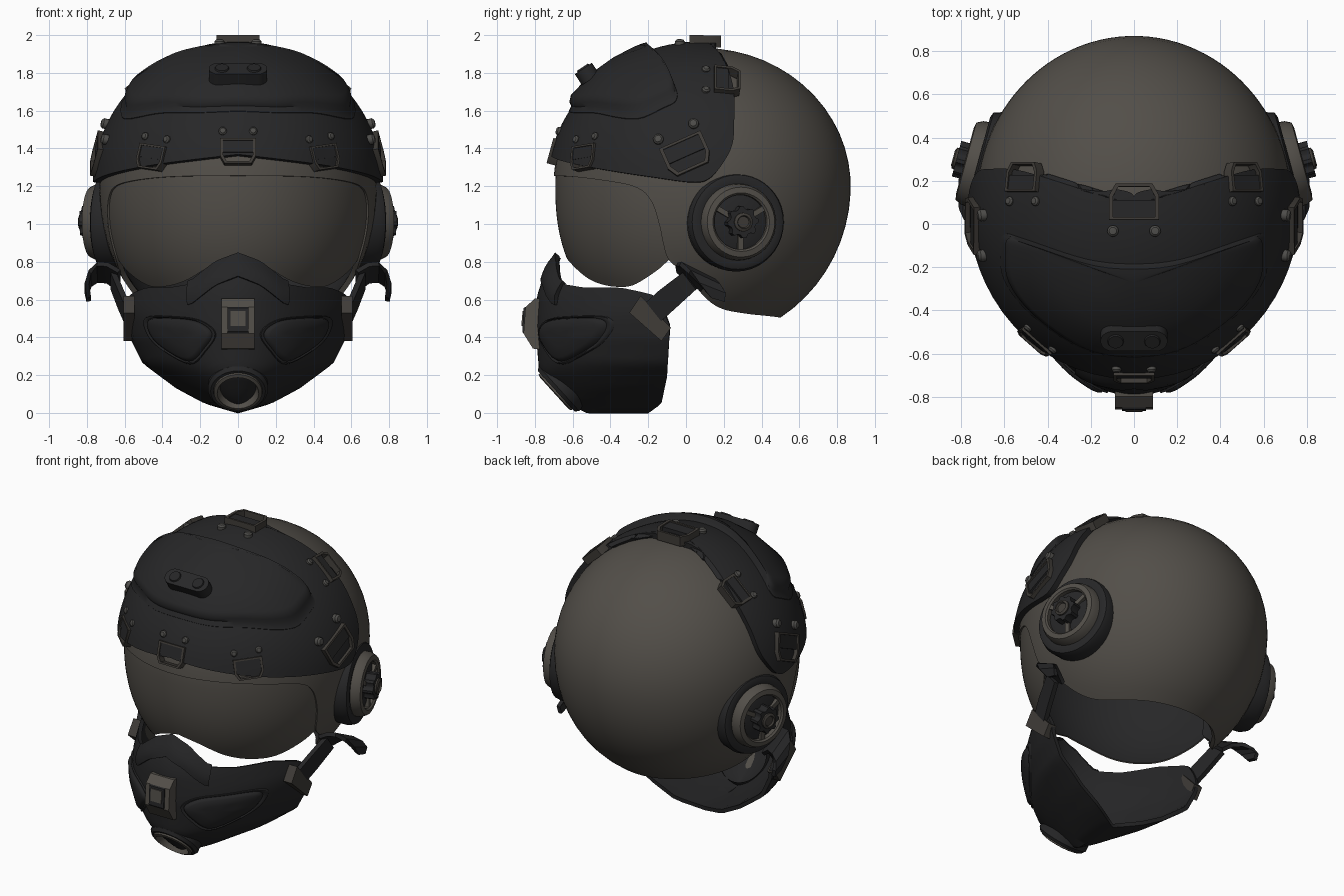
import bpy, bmesh, math
from math import sin, cos, asin, sqrt, pi
from mathutils import Vector, Matrix

if "Cube" in bpy.data.objects:
    bpy.data.objects.remove(bpy.data.objects["Cube"])

def material(name, rgb):
    m = bpy.data.materials.new(name)
    m.diffuse_color = (*rgb, 1)
    m.use_nodes = True
    m.node_tree.nodes["Principled BSDF"].inputs["Base Color"].default_value = m.diffuse_color
    return m

TAUPE = material("taupe_shell", (.085, .077, .066))
BLACK = material("black_pad", (.02, .02, .021))
RUBBER = material("mask_rubber", (.018, .018, .019))
BRONZE = material("dark_bronze", (.05, .045, .039))
STEEL = material("bolt_grey", (.075, .073, .068))
C = Vector((0, .085, 1.2))          # centre of the helmet dome
RX, RY, RZ, RL = .732, .785, .73, .82

# ---------- helpers ----------
def finish(name, bm, mat, thick=0, angle=35):
    bmesh.ops.remove_doubles(bm, verts=bm.verts, dist=.0004)
    bmesh.ops.recalc_face_normals(bm, faces=bm.faces)
    me = bpy.data.meshes.new(name)
    bm.to_mesh(me)
    bm.free()
    me.materials.append(mat)
    ob = bpy.data.objects.new(name, me)
    bpy.context.collection.objects.link(ob)
    bpy.ops.object.select_all(action='DESELECT')
    ob.select_set(True)
    bpy.context.view_layer.objects.active = ob
    if thick:
        mod = ob.modifiers.new("thickness", 'SOLIDIFY')
        mod.thickness, mod.offset = thick, 0
        bpy.ops.object.modifier_apply(modifier=mod.name)
    bpy.ops.object.shade_smooth_by_angle(angle=math.radians(angle))
    return ob

def grid(name, rows, mat, thick=0, closed=False, angle=35):
    bm = bmesh.new()
    vs = [[bm.verts.new(p) for p in r] for r in rows]
    n = len(rows[0])
    for a, b in zip(vs, vs[1:]):
        for i in range(n if closed else n - 1):
            j = (i + 1) % n
            bm.faces.new((a[i], a[j], b[j], b[i]))
    return finish(name, bm, mat, thick, angle)

def prism(name, outline, depth, mat, mtx):
    bm = bmesh.new()
    f = bm.faces.new([bm.verts.new((*p, 0)) for p in outline])
    ext = bmesh.ops.extrude_face_region(bm, geom=[f])
    bmesh.ops.translate(bm, vec=(0, 0, depth), verts=[v for v in ext['geom'] if isinstance(v, bmesh.types.BMVert)])
    bm.transform(mtx)
    return finish(name, bm, mat)

def lathe(name, profile, mat, mtx, n=40):
    rows = [[mtx @ Vector((r * cos(2*pi*i/n), r * sin(2*pi*i/n), h)) for i in range(n)] for r, h in profile]
    return grid(name, rows, mat, closed=True)

def mirror(ob):
    me = ob.data.copy()
    me.transform(Matrix.Scale(-1, 4, (1, 0, 0)))
    me.flip_normals()
    bpy.context.collection.objects.link(bpy.data.objects.new(ob.name + "_left", me))

def frame(loc, n, up):
    z = Vector(n).normalized()
    y = Vector(up)
    y = (y - z * y.dot(z)).normalized()
    x = y.cross(z)
    return Matrix.Translation(loc) @ Matrix((x, y, z)).transposed().to_4x4()

def spline(pts, k=6, closed=False):
    n, out = len(pts), []
    get = (lambda i: Vector(pts[i % n])) if closed else (lambda i: Vector(pts[max(0, min(n-1, i))]))
    for i in range(n if closed else n - 1):
        a, b, c, d = (get(i + j) for j in (-1, 0, 1, 2))
        for s in range(k):
            t = s / k
            out.append(.5 * (2*b + (c-a)*t + (2*a-5*b+4*c-d)*t*t + (3*b-a-3*c+d)*t**3))
    return out if closed else out + [get(n - 1)]

def symmetric(half):
    return [(-p[0], p[1]) for p in half[:0:-1]] + [(p[0], p[1]) for p in half]

def lerp(tab, z):
    for (a, p), (b, q) in zip(tab, tab[1:]):
        if z <= b:
            return p + (q - p) * max(0, (z - a) / (b - a))
    return tab[-1][1]

# ---------- dome surface ----------
def elev(z):
    return asin((z - 1.2) / (RZ if z > 1.2 else RL))

def dome(a, e, off=0):
    s, p = sin(e), 2.15 + .17*cos(a)
    f = max(0, cos(e)) if s >= 0 else (1 - abs(s)**p)**(1/p)
    v = Vector((RX*f*sin(a), -RY*f*cos(a), (RZ if s >= 0 else RL)*s))
    return C + v + v.normalized() * off

def on_dome(p, off=0):
    d = Vector(p) - C
    v = d / sqrt((d.x/RX)**2 + (d.y/RY)**2 + (d.z/RZ)**2)
    return C + v + v.normalized()*off, Vector((v.x/RX**2, v.y/RY**2, v.z/RZ**2)).normalized()

def top_dome(x, y, off):
    return on_dome((x, y, 1.2 + RZ*sqrt(max(0, 1 - (x/RX)**2 - ((y-.085)/RY)**2))), off)[0]

def cap(name, half, off, mat, thick, rows=24):
    edge = symmetric(spline(half))
    return grid(name, [[dome(a, elev(z) + (pi/2 - elev(z))*k/rows, off) for a, z in edge] for k in range(rows + 1)], mat, thick)

def dark_lining(ob):
    ob.data.materials.append(BLACK)
    for f in ob.data.polygons:
        if f.normal.dot((f.center - C).normalized()) < -.3:
            f.material_index = 1

def raised(name, outline, surf, rings, mat):
    o = spline(outline, 5, True)
    c = sum(o, Vector((0, 0))) / len(o)
    return grid(name, [[surf(*(c + (p - c)*s), h) for p in o] for s, h in rings], mat, closed=True, angle=50)

# ---------- shell, visor, brow pad ----------
dark_lining(cap("helmet_shell", [(0, 1.255), (.5, 1.25), (.9, 1.225), (1.12, 1.19), (1.22, 1.12), (1.27, 1.0), (1.29, .9),
    (1.32, .81), (1.44, .73), (1.6, .61), (1.79, .55), (2.12, .525), (2.45, .515), (2.8, .508), (pi, .505)], -.012, TAUPE, .028))
low = symmetric(spline([(0, .82), (.2, .78), (.45, .7), (.7, .665), (.95, .67), (1.2, .745), (1.34, .82)]))
dark_lining(grid("visor", [[dome(a, elev(z) + (elev(1.28) - elev(z))*k/14, -.012) for a, z in low] for k in range(15)], TAUPE, .008))
cap("brow_pad", [(0, 1.36), (.6, 1.31), (1.2, 1.25), (1.5, 1.22), (1.62, 1.24), (1.72, 1.33), (1.78, 1.42), (1.81, 1.55),
    (1.85, 1.7), (1.86, 1.8), (1.88, 1.9), (2.3, 1.923), (pi, 1.929)], .015, BLACK, .044)
half = [(0, -.175), (.2, -.155), (.46, -.07), (.54, -.05), (.56, -.1), (.545, -.24), (.43, -.39), (.22, -.53), (0, -.57)]
raised("visor_housing", half + [(-x, y) for x, y in half[-2:0:-1]], top_dome,
       [(1.06, .02), (1.05, .04), (1.0, .044), (.98, .065), (.92, .08), (.6, .082), (.3, .082), (0, .082)], BLACK)

# button plate on the housing
m = frame((0, -.505, 1.765), (0, -.55, .83), (0, .83, .55))
stadium = [((.1 if cos(t) > 0 else -.1) + .055*cos(t), .055*sin(t)) for t in [(i + .5)*pi/12 for i in range(24)]]
prism("button_plate", stadium, .07, BLACK, m)
for s in (-1, 1):
    lathe("button", [(0, .078), (.034, .078), (.04, .065)], RUBBER, m @ Matrix.Translation((s*.085, 0, 0)), 20)

# ---------- clips and bolts around the pad ----------
def clip(loc, out, size, both, lift=0):
    p, n = on_dome(loc, .012 + lift)
    m = frame(p, n, out) @ Matrix.Scale(size, 4)
    trap = [(-.1, -.07), (.1, -.07), (.1, .03), (.075, .075), (-.075, .075), (-.1, .03)]
    ring = lambda k, h: [m @ Vector((x*k, y*k, h)) for x, y in trap]
    parts = [grid("clip_frame", [ring(1, -.02), ring(1, .035), ring(.84, .035), ring(.84, -.02), ring(1, -.02)], BRONZE, closed=True),
             prism("clip_body", [(-.085, -.06), (.085, -.06), (.085, .01), (-.085, .01)], .028, BLACK, m)]
    for s in (-1, 1):
        parts.append(lathe("clip_bolt", [(.023, -.02), (.023, .022), (.015, .031), (0, .033)], STEEL,
                           m @ Matrix.Translation((s*.085, -.115, -lift)), 12))
    if both:
        for ob in parts:
            mirror(ob)

clip((0, -.72, 1.39), (0, 0, -1), .95, False)
clip((.47, -.56, 1.36), (.15, 0, -1), .9, True)
clip((.75, .0, 1.37), (0, .4, -.9), 1.2, True)
clip((.53, .22, 1.78), (0, 1, 0), .95, True, .01)
clip((0, .1, 1.98), (0, 1, 0), 1.15, False, .017)

# ---------- ear cups ----------
m = frame((.682, .265, 1.01), (.965, .26, 0), (0, 0, 1))
ear = [lathe("ear_ring", [(.22, -.1), (.255, -.08), (.262, 0), (.25, .035), (.225, .045), (.2, .04), (0, .03)], BLACK, m),
       lathe("ear_disc", [(.205, .02), (.2, .07), (.185, .1), (.155, .105), (.145, .095), (.145, .03)], TAUPE, m),
       lathe("ear_dish", [(.15, .065), (.1, .08), (0, .08)], BLACK, m),
       lathe("ear_hub_cap", [(.05, .1), (.05, .155), (.035, .162), (.03, .15), (0, .15)], BRONZE, m, 20)]
gear = [((.085 if i % 4 < 2 else .07)*cos(i*pi/16), (.085 if i % 4 < 2 else .07)*sin(i*pi/16)) for i in range(32)]
ear.append(prism("ear_hub", gear, .095, BLACK, m @ Matrix.Translation((0, 0, .05))))
for k in range(3):
    ear.append(prism("ear_spoke", [(.07, -.014), (.15, -.014), (.15, .014), (.07, .014)], .045, TAUPE,
                     m @ Matrix.Rotation(math.radians(30 + 120*k), 4, 'Z') @ Matrix.Translation((0, 0, .05))))
for ob in ear:
    mirror(ob)

# ---------- face mask ----------
WID = [(.01, 0), (.06, .17), (.14, .32), (.27, .495), (.4, .56), (.55, .59), (.65, .585), (.85, .55)]
FRONT = [(.01, -.52), (.05, -.6), (.1, -.66), (.22, -.765), (.45, -.785), (.62, -.775), (.7, -.75), (.83, -.67)]
BACK = [(.01, -.2), (.06, -.13), (.2, -.1), (.45, -.085), (.85, -.085)]
TOP = [(0, .825), (.2, .78), (.42, .68), (.65, .66), (.95, .66), (1.3, .62), (1.58, .46)]
POINTED = [(.2, 1.35), (.5, 1.4), (.7, 1.9), (.85, 2.2)]

def mask(u, z, off=0):
    b = lerp(BACK, z)
    y = b + (lerp(FRONT, z) - b)*max(0, cos(u))**lerp(POINTED, z)
    return Vector(((lerp(WID, z) + off)*sin(u), y - off*cos(u), z))

us = [-pi/2 + pi*i/48 for i in range(49)]
grid("mask_body", [[mask(u, .01 + (lerp(TOP, abs(u)) - .01)*k/24) for u in us] for k in range(25)], RUBBER, .025, angle=50)
nose = [-.45 + i*.045 for i in range(21)]
grid("nose_ridge", [[mask(u, lerp(TOP, abs(u)) + .015 - .12*k/5, .012 + .012*sin(pi*k/5)) for u in nose] for k in range(6)], RUBBER, .03)
cheek = raised("cheek_pad", [(.465, .5), (.33, .505), (.2, .485), (.125, .42), (.17, .335), (.25, .265), (.39, .34), (.46, .42)],
               lambda x, z, h: mask(asin(min(1, x/lerp(WID, z))), z, h),
               [(1.08, .005), (1.04, .022), (1, .022), (.95, .015), (.9, .03), (.8, .038), (.4, .04), (0, .04)], RUBBER)
mirror(cheek)

# front valve
side = frame((-.088, 0, 0), (1, 0, 0), (0, 0, 1))
prism("valve_block", [(-.72, .61), (-.8, .605), (-.85, .56), (-.86, .42), (-.81, .34), (-.72, .33)], .176, TAUPE, side)
prism("valve_slot", [(-.8, .585), (-.86, .555), (-.867, .43), (-.825, .37), (-.8, .37)], .11, BLACK,
      Matrix.Translation((.033, 0, 0)) @ side)
prism("valve_tab", [(-.8, .55), (-.865, .54), (-.872, .46), (-.8, .45)], .08, TAUPE, Matrix.Translation((.048, 0, 0)) @ side)

# chin port
m = frame((0, -.665, .135), (0, -.74, -.67), (0, -.67, .74))
lathe("chin_port_rim", [(.155, -.08), (.16, .01), (.145, .03), (.13, .03), (.125, 0)], BLACK, m)
lathe("chin_port_ring", [(.13, 0), (.128, .04), (.11, .045), (.1, .02), (.095, .005), (0, .005)], TAUPE, m)

# ---------- straps ----------
def ribbon(name, pts, thick):
    k = [[Vector(p) + Vector(w)*s for s in (-.5, .5)] for p, w in pts]
    return grid(name, k, RUBBER, thick)

strap = [prism("strap_buckle", [(-.3, .53), (-.24, .62), (-.08, .45), (-.13, .38)], .06, BRONZE, Matrix.Translation((.635, 0, 0)) @ side),
         ribbon("strap", [((.58, -.2, .51), (0, .08, -.1)), ((.62, -.1, .6), (0, .08, -.1)), ((.66, .02, .7), (0, .07, -.09))], .03),
         ribbon("strap_hook", [((.63, .02, .70), (0, .13, -.1)), ((.69, .03, .74), (0, .16, -.09)), ((.745, .06, .745), (0, .18, -.09)),
                               ((.785, .1, .71), (0, .16, -.07)), ((.8, .14, .66), (0, .14, -.05)), ((.79, .17, .6), (0, .07, -.02))], .025)]
for ob in strap:
    mirror(ob)
